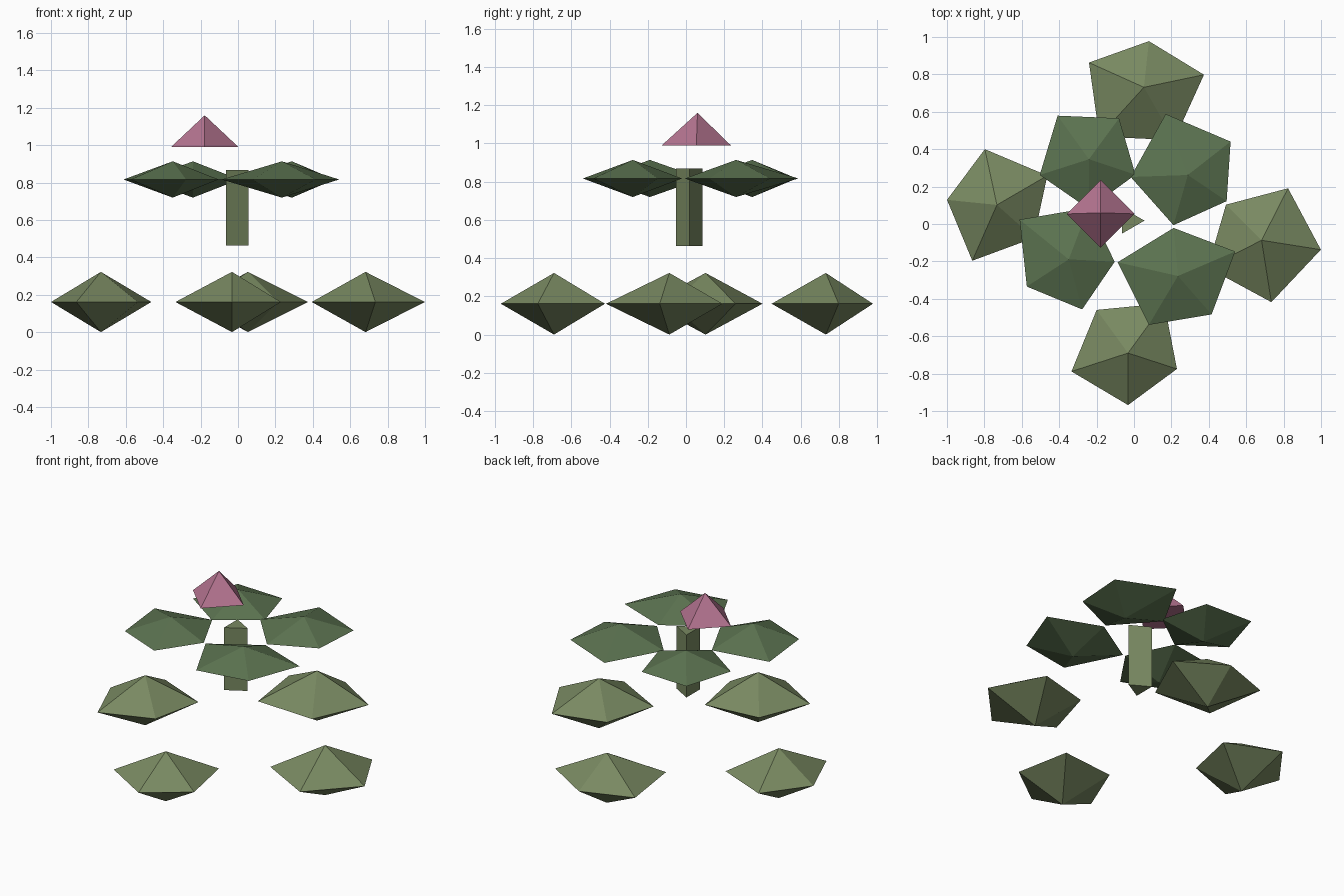
import bpy, bmesh
from math import radians, cos, sin

if "Cube" in bpy.data.objects:
    bpy.data.objects.remove(bpy.data.objects["Cube"])


def material(name, rgb):
    m = bpy.data.materials.new(name)
    m.diffuse_color = (*rgb, 1)
    m.use_nodes = True
    m.node_tree.nodes["Principled BSDF"].inputs["Base Color"].default_value = m.diffuse_color
    return m


def finish(name, bm, mat):
    bmesh.ops.recalc_face_normals(bm, faces=bm.faces)
    me = bpy.data.meshes.new(name)
    bm.to_mesh(me)
    bm.free()
    me.materials.append(mat)
    bpy.context.collection.objects.link(bpy.data.objects.new(name, me))


def ring(bm, x, y, z, turn, radii):
    """Polygon ring with equal angles and individual radii."""
    n = len(radii)
    angles = [radians(turn + 360 * i / n) for i in range(n)]
    return [bm.verts.new((x + r * cos(a), y + r * sin(a), z))
            for a, r in zip(angles, radii)]


def fan(bm, verts, tip):
    v = bm.verts.new(tip)
    for i, a in enumerate(verts):
        bm.faces.new((a, verts[(i + 1) % len(verts)], v))


def leaf_clump(name, x, y, z, half, turn, radii, mat):
    bm = bmesh.new()
    rim = ring(bm, x, y, z, turn, radii)
    fan(bm, rim, (x, y, z + half))
    fan(bm, rim, (x, y, z - half))
    finish(name, bm, mat)


light_green = material("light_green", (0.19, 0.25, 0.12))
dark_green = material("dark_green", (0.105, 0.17, 0.08))
pink = material("pink", (0.46, 0.175, 0.28))

# Lower leaves: x, y, first corner angle, corner radii
lower = [
    (0.053, 0.731, 11.8, (.328, .248, .322, .355, .326)),
    (0.682, -0.087, -9.0, (.321, .312, .269, .323, .335)),
    (-0.733, 0.102, 30.2, (.312, .305, .268, .326, .265)),
    (-0.032, -0.690, 54.0, (.329, .285, .318, .278, .275)),
]
for i, (x, y, turn, radii) in enumerate(lower):
    leaf_clump(f"lower_leaf_{i + 1}", x, y, 0.162, 0.161, turn, radii, light_green)

# Upper leaves
upper = [
    (-0.241, 0.346, 53.7, (.272, .287, .276, .265, .262)),
    (0.288, 0.262, 38.0, (.290, .347, .306, .279, .250)),
    (0.235, -0.278, 23.2, (.333, .258, .331, .304, .273)),
    (-0.349, -0.189, 69.0, (.294, .338, .267, .277, .246)),
]
for i, (x, y, turn, radii) in enumerate(upper):
    leaf_clump(f"upper_leaf_{i + 1}", x, y, 0.817, 0.097, turn, radii, dark_green)

# Three-sided stem
bm = bmesh.new()
base = ring(bm, -0.024, 0.018, 0.465, 0, (.08,) * 3)
top = ring(bm, -0.024, 0.018, 0.868, 0, (.08,) * 3)
bm.faces.new(base)
bm.faces.new(top)
for i in range(3):
    j = (i + 1) % 3
    bm.faces.new((base[i], base[j], top[j], top[i]))
finish("stem", bm, light_green)

# Four-sided flower bud
bm = bmesh.new()
base = ring(bm, -0.178, 0.054, 0.99, 0, (.181,) * 4)
bm.faces.new(base)
fan(bm, base, (-0.178, 0.06, 1.16))
finish("flower", bm, pink)
